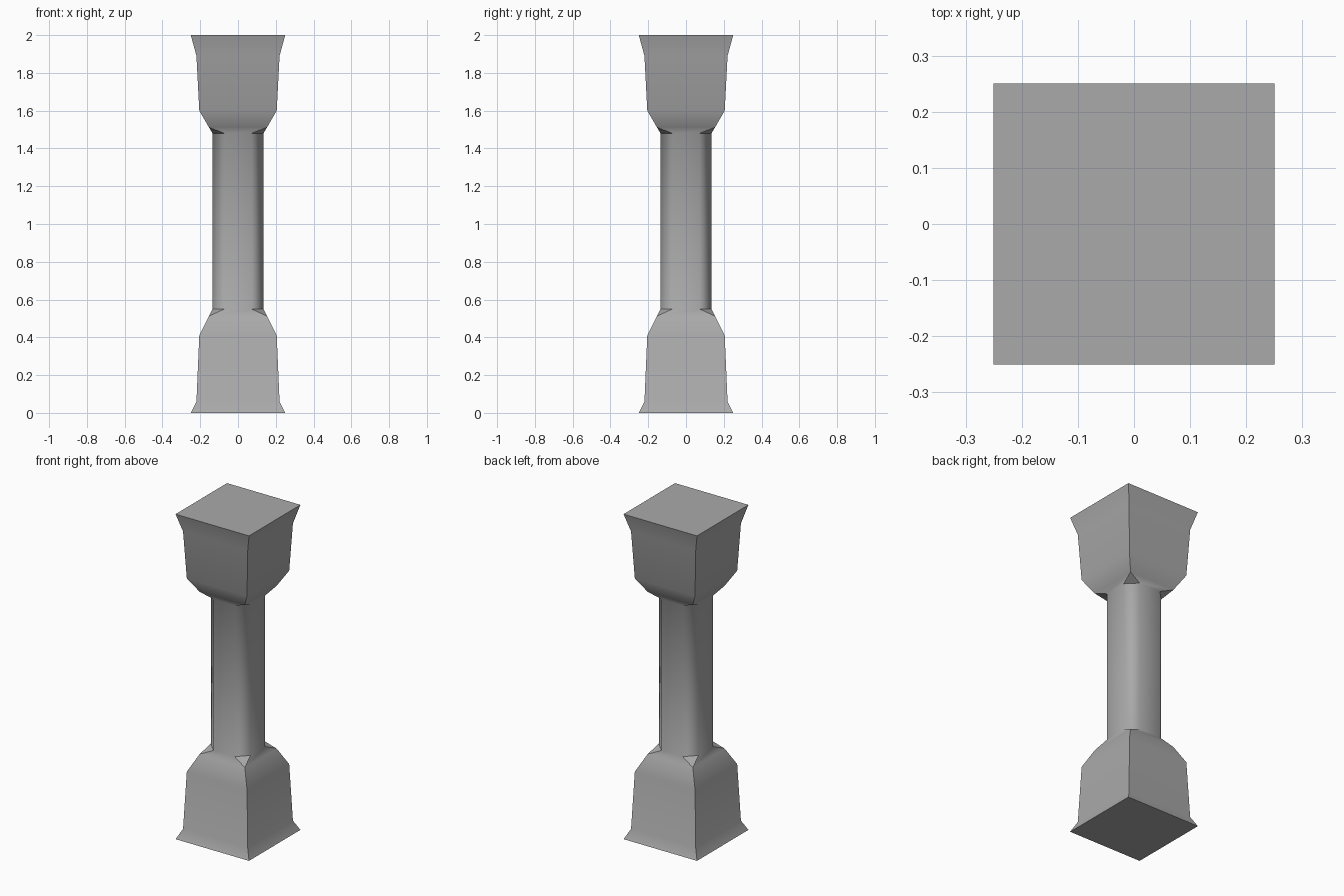
import bpy
import bmesh
import math

if "Cube" in bpy.data.objects:
    bpy.data.objects.remove(bpy.data.objects["Cube"], do_unlink=True)

# Plain grey stone
stone = bpy.data.materials.new("grey_stone")
stone.use_nodes = True
grey = (0.4, 0.4, 0.4, 1)
stone.diffuse_color = grey
stone.node_tree.nodes["Principled BSDF"].inputs["Base Color"].default_value = grey

# Profile rings: half width, half length of the straight side, height
# Equal values give a square, a shorter side gives chamfered corners
profile = [
    (0.25, 0.25, 0), (0.22, 0.22, 0.06), (0.205, 0.205, 0.41),
    (0.154, 0.154, 0.512), (0.135, 0.072, 0.55),
    (0.135, 0.072, 1.48), (0.154, 0.154, 1.512),
    (0.205, 0.205, 1.6), (0.22, 0.22, 1.89), (0.25, 0.25, 2),
]


def ring(bm, r, a, z):
    """Eight points, anticlockwise from the left side."""
    points = []
    x, y = (r, r), (-a, a)
    for c, s in ((1, 0), (0, 1), (-1, 0), (0, -1)):
        for u, v in zip(x, y):
            points.append(bm.verts.new((u * c - v * s, u * s + v * c, z)))
    return points


# Post: square base, chamfered shaft and square cap in one skin
bm = bmesh.new()
rings = [ring(bm, *p) for p in profile]
for low, high in zip(rings, rings[1:]):
    for i in range(8):
        j = (i + 1) % 8
        bm.faces.new((low[i], low[j], high[j], high[i]))
bm.faces.new(rings[-1])
bm.faces.new(rings[0][::-1])
bmesh.ops.remove_doubles(bm, verts=bm.verts[:], dist=0.0005)
bmesh.ops.recalc_face_normals(bm, faces=bm.faces[:])

# Soft shading, with crisp corners and crisp triangular chamfer stops
for face in bm.faces:
    face.smooth = True
for edge in bm.edges:
    stop = any(len(f.verts) == 3 for f in edge.link_faces)
    edge.smooth = not stop and edge.calc_face_angle(0) < math.radians(60)

mesh = bpy.data.meshes.new("pillar")
bm.to_mesh(mesh)
bm.free()
mesh.materials.append(stone)
pillar = bpy.data.objects.new("pillar", mesh)
bpy.context.collection.objects.link(pillar)
